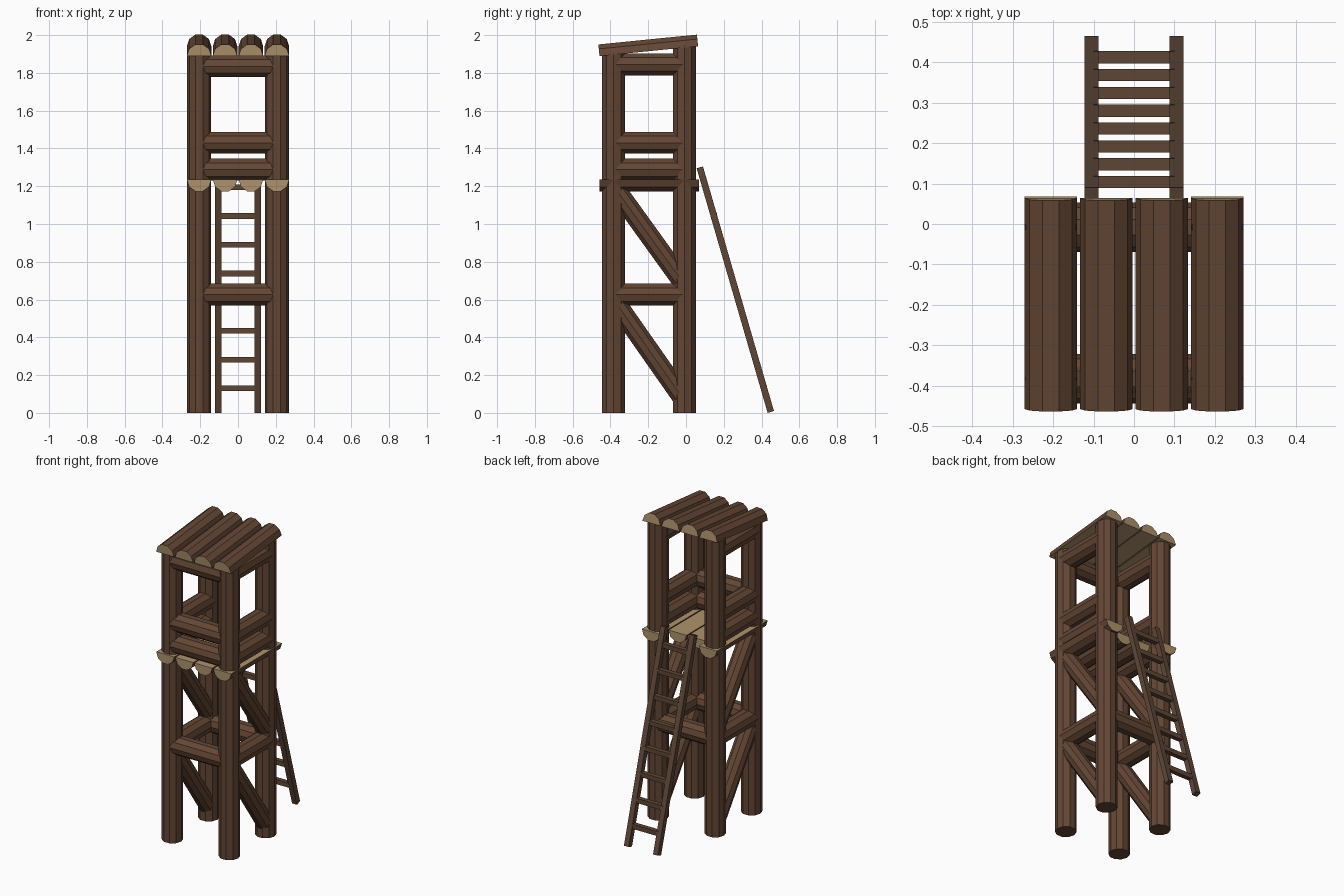
import bpy, bmesh, math
from mathutils import Vector

if "Cube" in bpy.data.objects:
    bpy.data.objects.remove(bpy.data.objects["Cube"])


def material(name, rgb):
    m = bpy.data.materials.new(name)
    m.diffuse_color = (*rgb, 1)
    m.use_nodes = True
    m.node_tree.nodes["Principled BSDF"].inputs["Base Color"].default_value = m.diffuse_color
    return m


BARK = material("bark_brown", (0.125, 0.062, 0.034))
CUT = material("cut_wood", (0.42, 0.29, 0.15))
LADDER = material("ladder_brown", (0.112, 0.062, 0.036))
PX, YF, YB = 0.206, -0.383, -0.008   # post centre lines


def prism(name, p0, p1, profile, mats, cut_faces=None):
    """Sweep a closed (u, v) profile straight from p0 to p1; u stays horizontal."""
    p0, p1 = Vector(p0), Vector(p1)
    d = (p1 - p0).normalized()
    u = Vector((1, 0, 0)) if abs(d.x) < 0.5 else Vector((0, 1, 0))
    v = d.cross(u).normalized()
    if v.z < 0:
        v = -v
    bm = bmesh.new()
    a = [bm.verts.new(p0 + u * x + v * y) for x, y in profile]
    b = [bm.verts.new(p1 + u * x + v * y) for x, y in profile]
    n = len(profile)
    caps = [bm.faces.new(a), bm.faces.new(b)]
    sides = [bm.faces.new((a[i], a[(i + 1) % n], b[(i + 1) % n], b[i])) for i in range(n)]
    if cut_faces == "split":          # sawn ends and flat sawn side
        for f in caps + [sides[-1]]:
            f.material_index = 1
    bmesh.ops.recalc_face_normals(bm, faces=bm.faces[:])
    me = bpy.data.meshes.new(name)
    bm.to_mesh(me)
    bm.free()
    for m in mats:
        me.materials.append(m)
    ob = bpy.data.objects.new(name, me)
    bpy.context.collection.objects.link(ob)
    return ob


def arc(r, steps, sign=1):
    return [(r * math.cos(math.pi * i / 5), sign * r * math.sin(math.pi * i / 5))
            for i in range(steps)]


def log(name, p0, p1, r=0.061):
    return prism(name, p0, p1, arc(r, 10), [BARK])


def half_log(name, p0, p1, sign):
    return prism(name, p0, p1, arc(0.065, 6, sign), [BARK, CUT], "split")


def bar(name, p0, p1, w):
    h = w / 2
    return prism(name, p0, p1, [(-h, -h), (h, -h), (h, h), (-h, h)], [LADDER])


# corner posts, side beams and diagonal braces
for s, side in ((-1, "left"), (1, "right")):
    x = s * PX
    log(f"front_post_{side}", (x, YF, 0), (x, YF, 1.905), 0.064)
    log(f"back_post_{side}", (x, YB, 0), (x, YB, 1.945), 0.064)
    for z, part in ((0.626, "brace_beam"), (1.288, "lower_rail"),
                    (1.43, "upper_rail"), (1.845, "top_beam")):
        log(f"{part}_{side}", (x, YF, z), (x, YB, z))
    log(f"lower_diagonal_{side}", (x, YF, 0.60), (x, YB, 0.065), 0.055)
    log(f"upper_diagonal_{side}", (x, YF, 1.20), (x, YB, 0.68), 0.055)

# front beams and the low back beam (the back stays open above the platform)
for z, part in ((0.626, "brace_beam"), (1.288, "lower_rail"),
                (1.43, "upper_rail"), (1.835, "top_beam")):
    log(f"{part}_front", (-PX, YF, z), (PX, YF, z))
log("brace_beam_back", (-PX, YB, 0.626), (PX, YB, 0.626))

# split-log roof (round side up) and platform (flat side up)
for i, x in enumerate((-PX, -0.0685, 0.0685, PX)):
    half_log(f"roof_log_{i + 1}", (x, -0.458, 1.889), (x, 0.064, 1.941), 1)
    back = 0.068 if i in (0, 3) else -0.01
    half_log(f"platform_log_{i + 1}", (x, -0.457, 1.235), (x, back, 1.235), -1)

# leaning ladder
foot, head = Vector((0, 0.449, 0.005)), Vector((0, 0.073, 1.3))
for s, side in ((-1, "left"), (1, "right")):
    off = Vector((s * 0.1055, 0, 0))
    bar(f"ladder_stile_{side}", foot + off, head + off, 0.035)
for i in range(8):
    c = foot.lerp(head, (0.125 + 0.152 * i) / 1.295)
    bar(f"ladder_rung_{i + 1}", c - Vector((0.1, 0, 0)), c + Vector((0.1, 0, 0)), 0.03)
